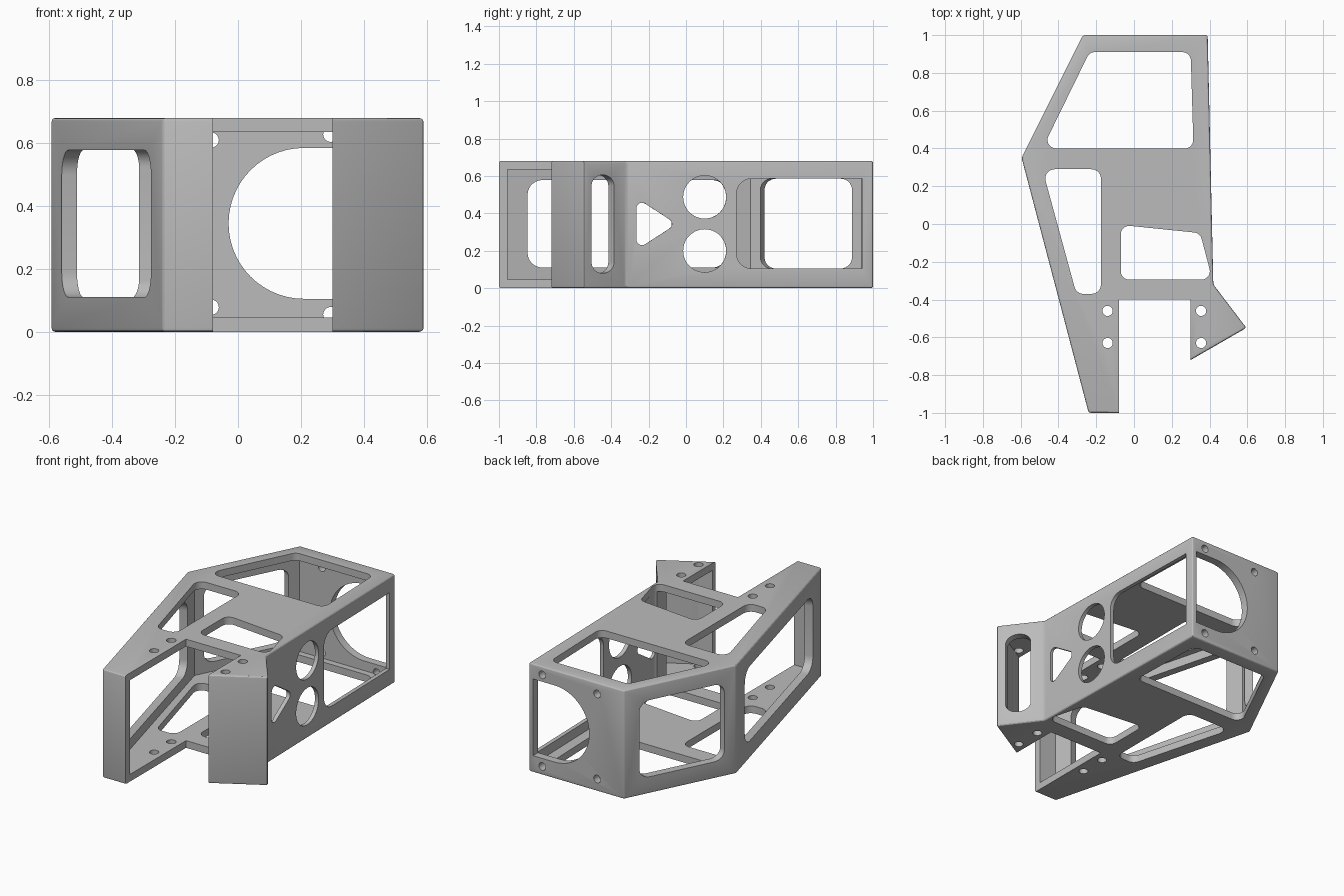
import bpy, bmesh, math
from mathutils import Vector, Matrix

cube = bpy.data.objects.get("Cube")
if cube:
    bpy.data.objects.remove(cube, do_unlink=True)

HEIGHT, PLATE = 0.68, 0.045
# Outer plan outline; the first seven edges carry walls, the rest is the open notch
OUTLINE = [Vector(p) for p in [(-.08, -1), (-.24, -1), (-.595, .35), (-.27, 1), (.39, 1),
                               (.42, -.32), (.595, -.55), (.30, -.72), (.30, -.40), (-.08, -.40)]]
THICK = [.045, .05, .05, .05, .025, .05, .025]
WALLS = len(THICK)

metal = bpy.data.materials.new("grey_metal")
metal.use_nodes = True
metal.diffuse_color = (.5, .5, .5, 1)
metal.node_tree.nodes["Principled BSDF"].inputs["Base Color"].default_value = (.5, .5, .5, 1)


def wall_dir(i):
    d = (OUTLINE[i + 1] - OUTLINE[i]).normalized()
    return d, Vector((d.y, -d.x))          # along the wall, inward


def prism(name, start, end):
    """Solid between two matching rings of 3D points."""
    bm = bmesh.new()
    a = [bm.verts.new(p) for p in start]
    b = [bm.verts.new(p) for p in end]
    bm.faces.new(a)
    bm.faces.new(b)
    for i in range(len(a)):
        j = (i + 1) % len(a)
        bm.faces.new((a[i], a[j], b[j], b[i]))
    bmesh.ops.recalc_face_normals(bm, faces=bm.faces)
    mesh = bpy.data.meshes.new(name)
    bm.to_mesh(mesh)
    bm.free()
    mesh.materials.append(metal)
    obj = bpy.data.objects.new(name, mesh)
    bpy.context.collection.objects.link(obj)
    return obj


def upright(name, pts, z0, z1):
    return prism(name, [(x, y, z0) for x, y in pts], [(x, y, z1) for x, y in pts])


def rounded(pts, radii, steps=7):
    """Polygon with filleted corners."""
    pts = [Vector(p) for p in pts]
    if not isinstance(radii, (list, tuple)):
        radii = [radii] * len(pts)
    out = []
    for i, (p, r) in enumerate(zip(pts, radii)):
        if r == 0:
            out.append(p)
            continue
        d1 = (pts[i - 1] - p).normalized()
        d2 = (pts[(i + 1) % len(pts)] - p).normalized()
        half = d1.angle(d2) / 2
        centre = p + (d1 + d2).normalized() * r / math.sin(half)
        v1 = p + d1 * r / math.tan(half) - centre
        v2 = p + d2 * r / math.tan(half) - centre
        sweep = math.pi - 2 * half
        for k in range(steps + 1):
            f = k / steps
            out.append(centre + (v1 * math.sin((1 - f) * sweep) + v2 * math.sin(f * sweep))
                       / math.sin(sweep))
    return out


def box(a0, a1, z0, z1):
    return [(a0, z0), (a1, z0), (a1, z1), (a0, z1)]


def circle(x, y, r, n=32):
    return [(x + r * math.cos(math.tau * k / n), y + r * math.sin(math.tau * k / n))
            for k in range(n)]


def wall_cutter(i, pts, axis=1, depth=.07):
    """Cut through wall i; points give a plan coordinate (x or y) and a height."""
    d, inward = wall_dir(i)
    rings = []
    for off in (-.07, depth):
        ring = []
        for a, z in pts:
            q = OUTLINE[i] + d * (a - OUTLINE[i][axis]) / d[axis] + inward * off
            ring.append((q.x, q.y, z))
        rings.append(ring)
    return prism("wall_cutter", *rings)


# Solid body, with soft outer edges everywhere but the notch
frame = upright("bent_plate_frame", OUTLINE, 0, HEIGHT)
bm = bmesh.new()
bm.from_mesh(frame.data)
bm.verts.ensure_lookup_table()
n = len(OUTLINE)
soft = []
for e in bm.edges:
    i, j = sorted(v.index for v in e.verts)
    if j == i + n:
        if 0 < i < WALLS:
            soft.append(e)
    elif j == i + 1 and i % n < WALLS:
        soft.append(e)
bmesh.ops.bevel(bm, geom=soft, offset=.012, segments=3, profile=.5, affect='EDGES')
bm.to_mesh(frame.data)
bm.free()

# Hollow interior, running out through the notch
inner = []
for i in range(1, WALLS):
    (_, n1), (_, n2) = wall_dir(i - 1), wall_dir(i)
    c = Vector((n1.dot(OUTLINE[i]) + THICK[i - 1], n2.dot(OUTLINE[i]) + THICK[i]))
    inner.append(Matrix((n1, n2)).inverted() @ c)
d0, n0 = wall_dir(0)
d6, n6 = wall_dir(WALLS - 1)
inner.insert(0, OUTLINE[0] + n0 * THICK[0] - d0 * .1)
inner.append(OUTLINE[WALLS] + n6 * THICK[-1] + d6 * .15)
cutters = [upright("cavity_cutter", inner, PLATE, HEIGHT - PLATE)]

# Windows and bolt holes through both plates
plate_holes = [
    rounded([(-.235, .91), (.30, .91), (.315, .40), (-.485, .40)], .045),
    rounded([(-.485, .29), (-.175, .29), (-.175, -.37), (-.305, -.37)], .05),
    rounded([(-.07, -.005), (.35, -.048), (.415, -.295), (-.07, -.295)], .045)]
plate_holes += [circle(x, y, .027, 20) for x in (-.14, .355) for y in (-.46, -.63)]
cutters += [upright("plate_cutter", h, -.1, HEIGHT + .1) for h in plate_holes]

# Windows in the two -x walls and the slanted tail slot
cutters.append(wall_cutter(1, rounded(box(-.86, .22, .11, .578), .08)))
cutters.append(wall_cutter(2, rounded(box(.42, .91, .105, .585), .06)))
cutters.append(wall_cutter(5, rounded(box(-.505, -.385, .08, .605), .058)))

# Long +x wall: window, two round holes, triangle
cutters.append(wall_cutter(4, rounded(box(.27, .94, .105, .585), [.08, 0, 0, .08])))
for z in (.2, .487):
    cutters.append(wall_cutter(4, circle(.1, z, .115, 48)))
cutters.append(wall_cutter(4, rounded([(-.265, .482), (-.265, .205), (-.05, .343)], .03)))

# Back wall: D-shaped opening and bolt holes
arc = [(.21 + .24 * math.cos(a), .345 + .24 * math.sin(a))
       for a in (math.pi * (.5 + k / 28) for k in range(29))]
cutters.append(wall_cutter(3, arc + [(.36, .105), (.36, .585)], axis=0))
for x, z in [(-.085, .61), (-.085, .078), (.295, .628), (.295, .055)]:
    cutters.append(wall_cutter(3, circle(x, z, .024, 20), axis=0, depth=.055))

# Carve everything and drop the cutters
bpy.context.view_layer.objects.active = frame
for c in cutters:
    c.hide_render = True
    mod = frame.modifiers.new("cut", 'BOOLEAN')
    mod.object = c
    mod.operation = 'DIFFERENCE'
    mod.solver = 'EXACT'
    bpy.ops.object.modifier_apply(modifier=mod.name)
    bpy.data.objects.remove(c, do_unlink=True)

bpy.ops.object.select_all(action='DESELECT')
frame.select_set(True)
bpy.ops.object.shade_smooth_by_angle(angle=math.radians(20))
